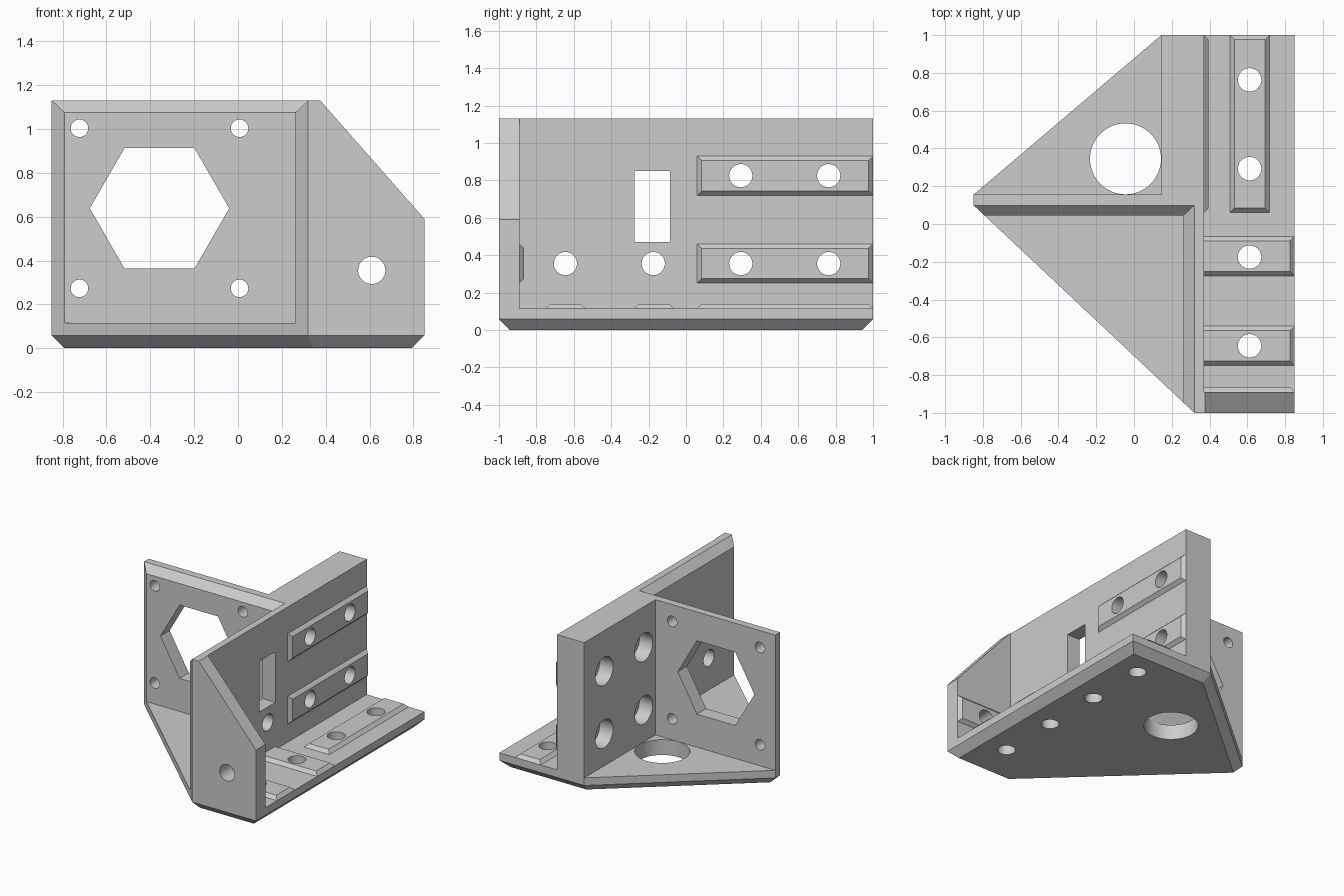
import bpy, bmesh, math
from mathutils import Vector

cube = bpy.data.objects.get("Cube")
if cube:
    bpy.data.objects.remove(cube, do_unlink=True)

grey = bpy.data.materials.new("light grey")
grey.use_nodes = True
colour = (0.604, 0.604, 0.604, 1)
grey.diffuse_color = colour
grey.node_tree.nodes["Principled BSDF"].inputs["Base Color"].default_value = colour

BASE_TOP, CHAMFER, TOP = 0.115, 0.058, 1.13
WALL_L, WALL_R, PLATE_BACK = 0.145, 0.37, 0.155
SLOPE = 1.1 / 1.17


def loft(name, rings):
    """Closed solid through rings of equal point count."""
    bm = bmesh.new()
    loops = [[bm.verts.new(p) for p in ring] for ring in rings]
    n = len(loops[0])
    for a, b in zip(loops, loops[1:]):
        for i in range(n):
            j = (i + 1) % n
            bm.faces.new((a[i], a[j], b[j], b[i]))
    bm.faces.new(loops[0][::-1])
    bm.faces.new(loops[-1])
    if bm.calc_volume(signed=True) < 0:
        bmesh.ops.reverse_faces(bm, faces=bm.faces)
    mesh = bpy.data.meshes.new(name)
    bm.to_mesh(mesh)
    bm.free()
    mesh.materials.append(grey)
    obj = bpy.data.objects.new(name, mesh)
    bpy.context.collection.objects.link(obj)
    return obj


def at(points, z):
    return [(x, y, z) for x, y in points]


def place(axis, u, v, w):
    """Point w along the axis, u and v along the other two in xyz order."""
    p = [u, v]
    p.insert(axis, w)
    return tuple(p)


def inset(points, d):
    """Offset a counter-clockwise convex outline inwards."""
    pts = [Vector(p) for p in points]
    out = []
    for i, p in enumerate(pts):
        e1 = (p - pts[i - 1]).normalized()
        e2 = (pts[(i + 1) % len(pts)] - p).normalized()
        n1, n2 = Vector((-e1.y, e1.x)), Vector((-e2.y, e2.x))
        out.append(tuple(p + (n1 + n2) * d / (1 + n1.dot(n2))))
    return out


def prism(name, axis, u, v, r, lo, hi, sides=48):
    """Drill or polygon cutter along an axis."""
    ring = [(u + r * math.cos(math.tau * i / sides), v + r * math.sin(math.tau * i / sides))
            for i in range(sides)]
    return loft(name, [[place(axis, a, b, w) for a, b in ring] for w in (lo, hi)])


def rail(name, axis, level, u, v, flush=False):
    """Low raised rail with sloping sides; flush leaves the low-u end square."""
    c, height = 0.024, 0.025
    rings = []
    for w, k in ((level, 0), (level + height, c)):
        u0, u1 = u[0] + (0 if flush else k), u[1] - k
        v0, v1 = v[0] + k, v[1] - k
        rings.append([place(axis, *p, w) for p in ((u0, v0), (u1, v0), (u1, v1), (u0, v1))])
    return loft(name, rings)


def volume(mesh):
    bm = bmesh.new()
    bm.from_mesh(mesh)
    v = bm.calc_volume(signed=True)
    bm.free()
    return v


def boolean(obj, other, operation):
    """Combine solids, accepting the first solver whose volume is plausible."""
    before, size = volume(obj.data), volume(other.data)
    mod = obj.modifiers.new(operation.lower(), "BOOLEAN")
    mod.operation, mod.object = operation, other
    for solver in ("MANIFOLD", "EXACT", "FLOAT"):
        mod.solver = solver
        bpy.context.view_layer.update()
        graph = bpy.context.evaluated_depsgraph_get()
        mesh = bpy.data.meshes.new_from_object(obj.evaluated_get(graph))
        change = volume(mesh) - before
        if operation == "DIFFERENCE":
            change = -change
        if 1e-5 < change < size + 1e-4:
            obj.data = mesh
            break
    obj.modifiers.clear()
    bpy.data.objects.remove(other, do_unlink=True)


# Base plate with chamfered underside
outline = [(-0.85, 0.1), (0.32, -1), (0.85, -1), (0.85, 1), (WALL_L, 1), (-0.85, PLATE_BACK)]
body = loft("bracket_body", [at(inset(outline, CHAMFER), 0), at(outline, CHAMFER), at(outline, BASE_TOP)])


# Long wall and cross plate, chamfered along the front left inside edge
def wall_plan(c):
    s = SLOPE * c
    return [(-0.85, PLATE_BACK), (-0.85, 0.1), (-0.85 + c, 0.1 - s), (0.32 - c, 0.1 - s),
            (0.32 - c, -1 + s), (0.32, -1), (WALL_R, -1), (WALL_R, 1), (WALL_L, 1), (WALL_L, PLATE_BACK)]


parts = [loft("walls", [at(wall_plan(0.058), BASE_TOP), at(wall_plan(0.058), TOP - 0.055),
                        at(wall_plan(0.001), TOP)])]

# Sloping front gusset
profile = [(WALL_R, BASE_TOP), (0.85, BASE_TOP), (0.85, 0.59), (0.375, TOP), (WALL_R, TOP)]
parts.append(loft("gusset", [[(x, y, z) for x, z in profile] for y in (-1, -0.89)]))

# Rails on the wall, the base and the inside of the gusset
for i, z in enumerate((0.355, 0.825)):
    parts.append(rail(f"wall_rail_{i}", 0, WALL_R, (0.06, 1), (z - 0.105, z + 0.105)))
parts.append(rail("base_rail_long", 2, BASE_TOP, (0.507, 0.717), (0.06, 1)))
for i, y in enumerate((-0.17, -0.645)):
    parts.append(rail(f"base_rail_cross_{i}", 2, BASE_TOP, (WALL_R, 0.85), (y - 0.105, y + 0.105), True))
parts.append(rail("gusset_rail", 1, -0.89, (WALL_R, 0.85), (0.25, 0.46), True))
for part in parts:
    boolean(body, part, "UNION")

# Bolt holes through base and wall, with wide counterbores at the back
cuts = []
R = 0.062
for y in (-0.645, -0.175, 0.293, 0.763):
    cuts.append(prism("cut", 2, 0.612, y, R, -0.1, 0.2))
    cuts.append(prism("cut", 0, y, 0.355, R, 0.1, 0.45))
    if y > 0:
        cuts.append(prism("cut", 0, y, 0.825, R, 0.1, 0.45))
        for z in (0.355, 0.825):
            cuts.append(prism("cut", 0, y, z, 0.105, 0.1, 0.255))
cuts.append(prism("cut", 1, 0.61, 0.355, R, -1.1, -0.8))

# Large base hole, hexagonal opening with corner holes, and wall slot
cuts.append(prism("cut", 2, -0.045, 0.345, 0.188, -0.1, 0.2, 64))
cuts.append(prism("cut", 1, -0.358, 0.638, 0.318, -0.1, 0.3, 6))
for x in (-0.723, 0.007):
    for z in (0.273, 1.003):
        cuts.append(prism("cut", 1, x, z, 0.04, -0.1, 0.3, 32))
slot = [(-0.275, 0.47), (-0.085, 0.47), (-0.085, 0.85), (-0.275, 0.85)]
cuts.append(loft("cut", [[(x, y, z) for y, z in slot] for x in (0.1, 0.5)]))
for cut in cuts:
    boolean(body, cut, "DIFFERENCE")

# Smooth hole walls, crisp edges elsewhere
bpy.ops.object.select_all(action="DESELECT")
body.select_set(True)
bpy.context.view_layer.objects.active = body
bpy.ops.object.shade_smooth_by_angle(angle=math.radians(25))
